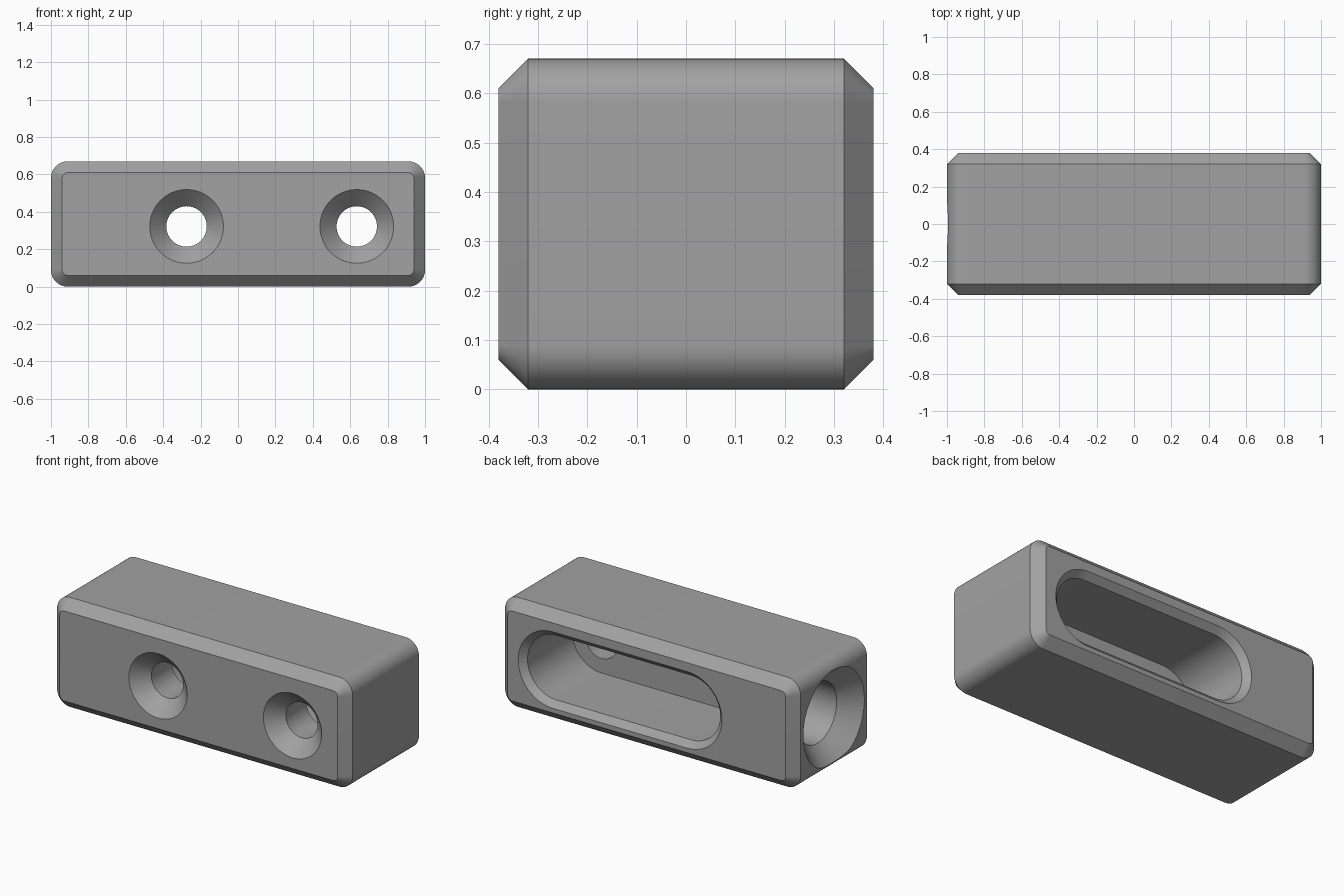
import bpy, bmesh, math

if "Cube" in bpy.data.objects:
    bpy.data.objects.remove(bpy.data.objects["Cube"])

grey = bpy.data.materials.new("plain_grey")
grey.diffuse_color = (0.36, 0.36, 0.36, 1)
grey.use_nodes = True
grey.node_tree.nodes["Principled BSDF"].inputs["Base Color"].default_value = grey.diffuse_color


def outline(hw, hh, r, n):
    """Rounded rectangle; also gives circles and slots when r fills a side."""
    pts = []
    for k, (sx, sy) in enumerate([(1, 1), (-1, 1), (-1, -1), (1, -1)]):
        for i in range(n + 1):
            a = (k + i / n) * math.pi / 2
            p = (sx * (hw - r) + r * math.cos(a), sy * (hh - r) + r * math.sin(a))
            if not pts or math.dist(p, pts[-1]) > 1e-5:
                pts.append(p)
    if math.dist(pts[0], pts[-1]) < 1e-5:
        pts.pop()
    return pts


def loft(name, sections, place):
    """Closed solid through sections of (half width, half height, radius, depth)."""
    bm = bmesh.new()
    rings = [[bm.verts.new(place(u, v, d)) for u, v in outline(hw, hh, r, 16)]
             for hw, hh, r, d in sections]
    for a, b in zip(rings, rings[1:]):
        for i in range(len(a)):
            j = (i + 1) % len(a)
            bm.faces.new((a[i], a[j], b[j], b[i]))
    bm.faces.new(rings[0])
    bm.faces.new(rings[-1])
    bmesh.ops.recalc_face_normals(bm, faces=bm.faces)
    me = bpy.data.meshes.new(name)
    bm.to_mesh(me)
    bm.free()
    me.materials.append(grey)
    ob = bpy.data.objects.new(name, me)
    bpy.context.collection.objects.link(ob)
    return ob


def countersink(r_out, r_in, depth):
    """Round hole sections with a 45 degree mouth, starting just outside the face."""
    e, c = 0.03, r_out - r_in
    return [(r, r, r, d) for r, d in ((r_out + e, -e), (r_in, c), (r_in, depth))]


# Block: rounded long edges, chamfered front and back
W, D, H, R, C = 1.0, 0.38, 0.335, 0.09, 0.06
Z = 0.322                      # height of the hole centres
block = loft("block", [(W - C, H - C, R - C, -D), (W, H, R, -D + C),
                       (W, H, R, D - C), (W - C, H - C, R - C, D)],
             lambda u, v, d: (u, d, v + H))

cutters = []
# Two countersunk screw holes in the front
for x in (-0.275, 0.635):
    cutters.append(loft("screw_hole_cutter", countersink(0.197, 0.108, 0.36),
                        lambda u, v, d: (x + u, -D + d, Z + v)))

# Long slot with a chamfered mouth in the back
half, r, lip, e = 0.455, 0.197, 0.037, 0.02
cutters.append(loft("slot_cutter",
                    [(half + q, q, q, d) for q, d in
                     ((r + lip + e, -e), (r, lip), (r, 0.47))],
                    lambda u, v, d: (0.18 + u, D - d, Z + v)))

# Wide blind hole in the left end
cutters.append(loft("end_hole_cutter", countersink(0.295, 0.185, 0.40),
                    lambda u, v, d: (-W + d, u, Z + v)))

for c in cutters:
    c.hide_render = True
    c.hide_set(True)
    m = block.modifiers.new("cut", 'BOOLEAN')
    m.operation, m.solver, m.object = 'DIFFERENCE', 'EXACT', c

# Bake the cuts, then smooth the curved walls
dg = bpy.context.evaluated_depsgraph_get()
block.data = bpy.data.meshes.new_from_object(block.evaluated_get(dg))
block.modifiers.clear()
for c in cutters:
    bpy.data.objects.remove(c)
bpy.context.view_layer.objects.active = block
block.select_set(True)
bpy.ops.object.shade_smooth_by_angle(angle=math.radians(30))
